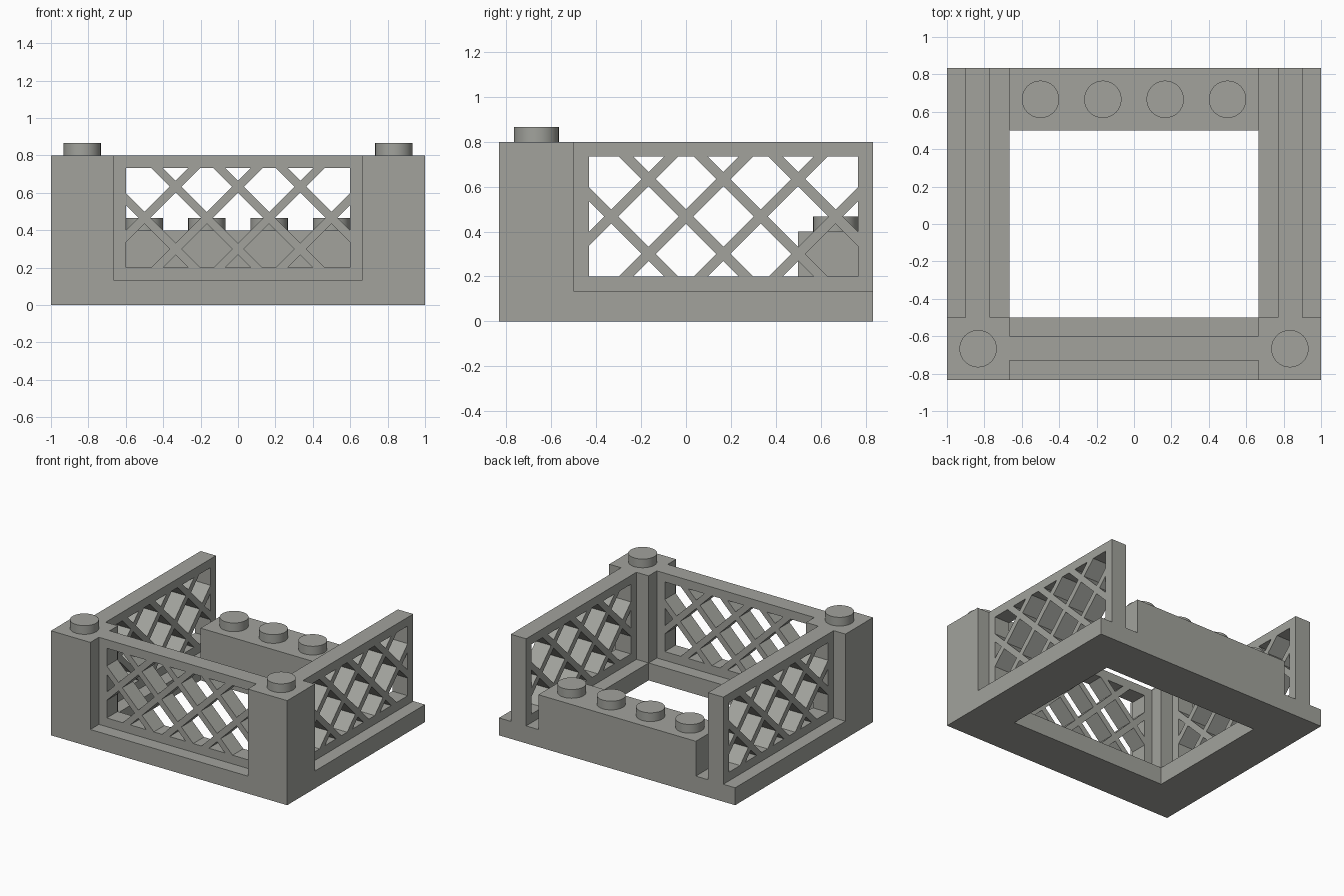
import bpy, bmesh
from math import sqrt
from mathutils import Vector, Matrix

cube = bpy.data.objects.get("Cube")
if cube:
    bpy.data.objects.remove(cube, do_unlink=True)

grey = bpy.data.materials.new("light_grey")
grey.use_nodes = True
colour = (0.36, 0.365, 0.335, 1)
grey.diffuse_color = colour
grey.node_tree.nodes["Principled BSDF"].inputs["Base Color"].default_value = colour

U = 1 / 3            # spacing of one stud
BASE = 0.4 * U       # base plate thickness
TOP = 0.8            # wall height
WALL = 0.13          # lattice wall thickness


def finish(name, bm, smooth=False):
    bmesh.ops.recalc_face_normals(bm, faces=bm.faces)
    mesh = bpy.data.meshes.new(name)
    bm.to_mesh(mesh)
    bm.free()
    mesh.materials.append(grey)
    ob = bpy.data.objects.new(name, mesh)
    bpy.context.collection.objects.link(ob)
    if smooth:
        bpy.context.view_layer.objects.active = ob
        bpy.ops.object.select_all(action='DESELECT')
        ob.select_set(True)
        bpy.ops.object.shade_smooth_by_angle()
    return ob


def box(name, low, high):
    low, high = Vector(low), Vector(high)
    bm = bmesh.new()
    bmesh.ops.create_cube(bm, size=1, matrix=Matrix.Translation((low + high) / 2)
                          @ Matrix.Diagonal((*(high - low), 1)))
    return finish(name, bm)


def stud(name, x, y, z):
    bm = bmesh.new()
    h = 0.2 * U
    bmesh.ops.create_cone(bm, cap_ends=True, segments=32, radius1=0.3 * U, radius2=0.3 * U,
                          depth=h, matrix=Matrix.Translation((x, y, z + h / 2)))
    return finish(name, bm, True)


def frame(name, half, hole, depth, matrix, bars=()):
    """Flat rectangle with an opening crossed by diagonal bars, then thickened."""
    bm = bmesh.new()
    bmesh.ops.create_grid(bm, x_segments=1, y_segments=1, size=1,
                          matrix=Matrix.Diagonal((*half, 1, 1)))

    def cut(point, normal, faces):
        edges = {e for f in faces for e in f.edges}
        verts = {v for f in faces for v in f.verts}
        bmesh.ops.bisect_plane(bm, geom=[*faces, *edges, *verts], dist=1e-6,
                               plane_co=point, plane_no=normal)

    def opening():
        return [f for f in bm.faces if all(
            abs(f.calc_center_median()[i]) < hole[i] for i in (0, 1))]

    for side in (-1, 1):
        cut((side * hole[0], 0, 0), (1, 0, 0), bm.faces[:])
        cut((0, side * hole[1], 0), (0, 1, 0), bm.faces[:])
    bar_half = 0.0225 * sqrt(2)
    for c in bars:
        for slope in (-1, 1):
            for edge in (-bar_half, bar_half):
                cut((c + edge, 0, 0), (1, slope, 0), opening())

    def on_bar(p):
        return any(abs(p.x + s * p.y - c) < bar_half for c in bars for s in (-1, 1))

    gaps = [f for f in opening() if not on_bar(f.calc_center_median())]
    bmesh.ops.delete(bm, geom=gaps, context='FACES')
    new = bmesh.ops.extrude_face_region(bm, geom=bm.faces[:])["geom"]
    bmesh.ops.translate(bm, vec=(0, 0, depth),
                        verts=[v for v in new if isinstance(v, bmesh.types.BMVert)])
    bm.transform(matrix)
    return finish(name, bm)


# Base ring
frame("base_ring", (3 * U, 2.5 * U), (2 * U, 1.5 * U), BASE, Matrix.Identity(4))

# Rear beam with its row of studs
box("rear_beam", (-2 * U, 1.5 * U, BASE), (2 * U, 2.5 * U, 0.4))
for i in range(4):
    stud(f"rear_stud_{i + 1}", (i - 1.5) * U, 2 * U, 0.4)

# Front corner posts
for side, label in ((-1, "right"), (1, "left")):
    xs = sorted((side * 2 * U, side * 3 * U))
    box(f"{label}_post", (xs[0], -2.5 * U, BASE), (xs[1], -1.5 * U, TOP))
    stud(f"{label}_post_stud", side * 2.5 * U, -2 * U, TOP)

# Lattice walls: local x runs along the wall, local y runs up, local z is thickness
half = (2 * U, (TOP - BASE) / 2)
hole = (half[0] - 0.2 * U, half[1] - 0.2 * U)
bars = [(i - 1.5) * U for i in range(4)]
mid = (TOP + BASE) / 2
upright = Matrix(((1, 0, 0, 0), (0, 0, -1, 0), (0, 1, 0, 0), (0, 0, 0, 1)))
sideways = Matrix(((0, 0, 1, 0), (1, 0, 0, 0), (0, 1, 0, 0), (0, 0, 0, 1)))
frame("front_lattice", half, hole, WALL, Matrix.Translation((0, -0.6, mid)) @ upright, bars)
for label, x in (("right", -0.9), ("left", 0.9 - WALL)):
    frame(f"{label}_lattice", half, hole, WALL,
          Matrix.Translation((x, 0.5 * U, mid)) @ sideways, bars)
